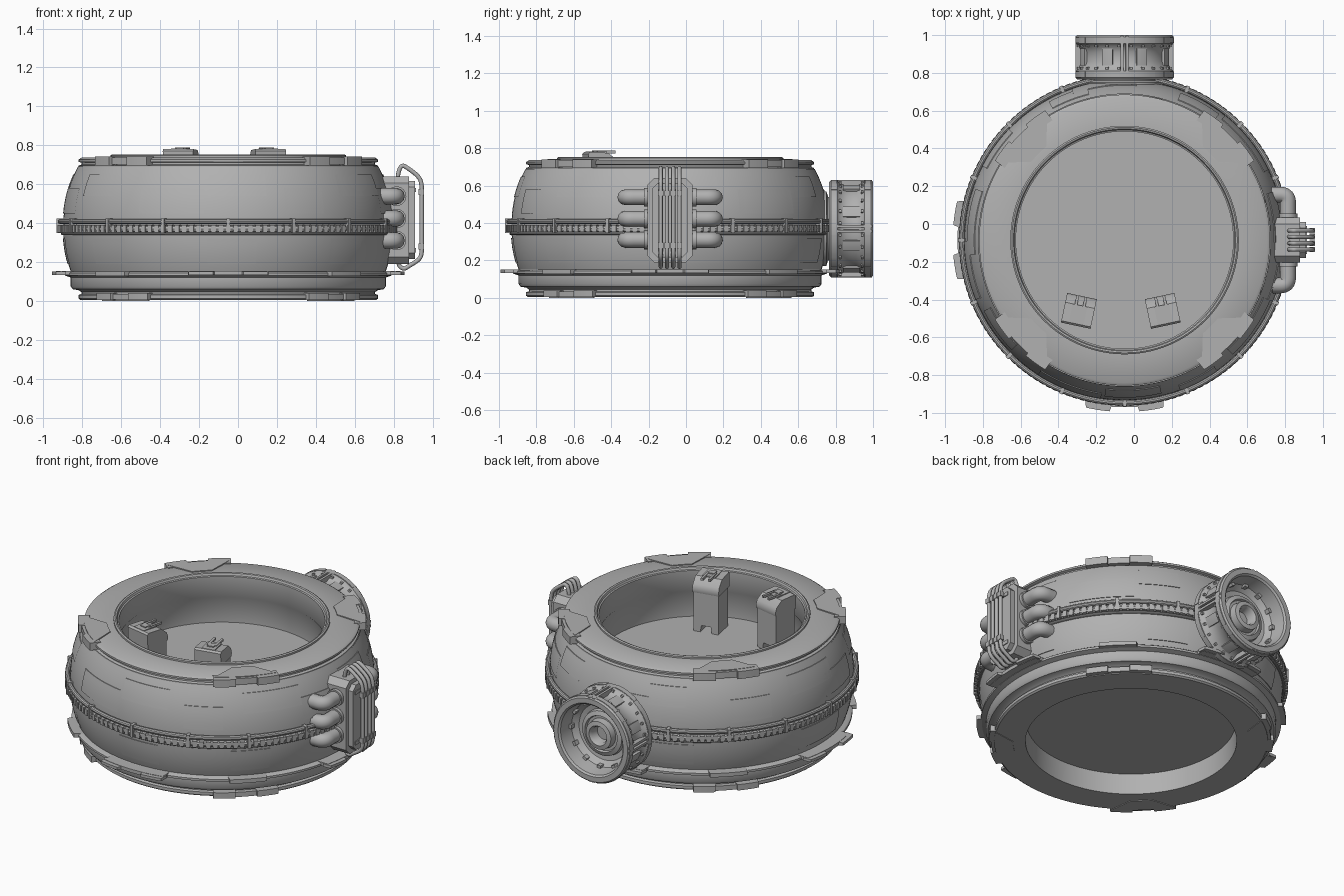
import bpy, bmesh, math, random
from math import sin, cos, pi, radians
from mathutils import Matrix

cube = bpy.data.objects.get("Cube")
if cube:
    bpy.data.objects.remove(cube)
random.seed(4)

grey = bpy.data.materials.new("plain_grey")
grey.use_nodes = True
colour = (0.44, 0.44, 0.44, 1)
grey.diffuse_color = colour
grey.node_tree.nodes["Principled BSDF"].inputs["Base Color"].default_value = colour

CX, CY = -0.05, -0.085
BODY = Matrix.Translation((CX, CY, 0))
# Engine frame: local z points out of the back
ENGINE = Matrix.Translation((CX, 0, 0.37)) @ Matrix.Rotation(-pi / 2, 4, 'X')


def finish(name, bm, matrix=BODY, sharp=35):
    bmesh.ops.remove_doubles(bm, verts=bm.verts, dist=1e-5)
    bmesh.ops.recalc_face_normals(bm, faces=bm.faces)
    for f in bm.faces:
        f.smooth = True
    for e in bm.edges:
        e.smooth = len(e.link_faces) == 2 and e.calc_face_angle(0) < radians(sharp)
    bm.transform(matrix)
    mesh = bpy.data.meshes.new(name)
    bm.to_mesh(mesh)
    bm.free()
    mesh.materials.append(grey)
    ob = bpy.data.objects.new(name, mesh)
    bpy.context.collection.objects.link(ob)


def lathe(name, profile, matrix=BODY, steps=128, closed=False):
    bm = bmesh.new()
    vs = [bm.verts.new((r, 0, z)) for r, z in profile]
    es = [bm.edges.new(p) for p in zip(vs, vs[1:] + (vs[:1] if closed else []))]
    bmesh.ops.spin(bm, geom=vs + es, axis=(0, 0, 1), cent=(0, 0, 0),
                   angle=2 * pi, steps=steps, use_merge=True)
    finish(name, bm, matrix)


def torus(name, r, z, t, matrix=BODY, sides=10):
    ring = [(r + t * cos(2 * pi * i / sides), z + t * sin(2 * pi * i / sides))
            for i in range(sides)]
    lathe(name, ring, matrix, closed=True)


def prism(name, pts, z0, z1, matrix=BODY):
    bm = bmesh.new()
    face = bm.faces.new([bm.verts.new((x, y, z0)) for x, y in pts])
    top = bmesh.ops.extrude_face_region(bm, geom=[face])["geom"]
    bmesh.ops.translate(bm, vec=(0, 0, z1 - z0),
                        verts=[v for v in top if isinstance(v, bmesh.types.BMVert)])
    finish(name, bm, matrix)


def sector(name, angle, inner, outer, z0, z1, matrix=BODY):
    """Plate over an arc; inner and outer are (radius, half angle) in degrees."""
    pts = []
    for (r, half), way in ((outer, 1), (inner, -1)):
        for i in range(7):
            a = radians(angle + way * half * (i / 3 - 1))
            pts.append((r * cos(a), r * sin(a)))
    prism(name, pts, z0, z1, matrix)


def blocks(name, items, matrix=BODY):
    """Boxes from (location, size, turn about z)."""
    bm = bmesh.new()
    for loc, size, turn in items:
        bmesh.ops.create_cube(bm, size=1, matrix=Matrix.Translation(loc)
                              @ Matrix.Rotation(turn, 4, 'Z') @ Matrix.Diagonal((*size, 1)))
    finish(name, bm, matrix)


def around(r, z, size, angles):
    return [((r * cos(a), r * sin(a), z), size, a) for a in map(radians, angles)]


def tube(name, pts, radius):
    cu = bpy.data.curves.new(name, 'CURVE')
    cu.dimensions = '3D'
    cu.bevel_depth, cu.bevel_resolution, cu.use_fill_caps = radius, 4, True
    sp = cu.splines.new('NURBS')
    sp.points.add(len(pts) - 1)
    for p, co in zip(sp.points, pts):
        p.co = (*co, 1)
    sp.order_u, sp.use_endpoint_u, sp.resolution_u = 3, True, 8
    cu.materials.append(grey)
    ob = bpy.data.objects.new(name, cu)
    bpy.context.collection.objects.link(ob)


# Bulging hull
def hull_r(z):
    return 0.848 - 0.075 * abs((z - 0.38) / 0.31) ** 2.2


heights = [0.14 + 0.55 * i / 22 for i in range(23)]
lathe("hull", [(hull_r(z), z) for z in heights])

# Raised skin panels on the hull
for row, (z0, z1) in enumerate(((0.19, 0.32), (0.45, 0.58), (0.54, 0.65))):
    for n in range(7):
        a0 = n * 51 + row * 23 + random.uniform(0, 14)
        span = random.uniform(14, 26)
        bm = bmesh.new()
        vs = [bm.verts.new((hull_r(z) + d, 0, z)) for z, d in
              [(z0, -0.01)] + [(z0 + (z1 - z0) * i / 5, 0.004) for i in range(6)] + [(z1, -0.01)]]
        es = [bm.edges.new(p) for p in zip(vs, vs[1:])]
        bmesh.ops.rotate(bm, verts=vs, matrix=Matrix.Rotation(radians(a0), 3, 'Z'))
        bmesh.ops.spin(bm, geom=vs + es, axis=(0, 0, 1), cent=(0, 0, 0),
                       angle=radians(span), steps=10)
        finish("skin_panel", bm)

# Top deck, recessed well, raised lip
FLOOR = 0.45
lathe("top_deck", [(0.76, 0.67), (0.77, 0.68), (0.77, 0.695), (0.755, 0.7), (0.755, 0.71),
                   (0.77, 0.715), (0.77, 0.726), (0.755, 0.736), (0.6, 0.738), (0.6, 0.7)])
lathe("well", [(0.605, 0.735), (0.605, 0.748), (0.597, 0.753), (0.588, 0.75), (0.583, 0.738),
               (0.575, 0.735), (0.575, 0.61), (0.582, 0.6), (0.582, FLOOR), (0, FLOOR)])

# Base plates and the recess underneath
lathe("base", [(0.78, 0.155), (0.83, 0.15), (0.84, 0.143), (0.84, 0.13), (0.81, 0.12),
               (0.81, 0.075), (0.8, 0.06), (0.77, 0.055), (0.755, 0.045),
               (0.755, 0.035), (0.77, 0.03), (0.77, 0.012), (0.76, 0.004), (0.59, 0.004),
               (0.585, 0.13), (0, 0.13)])

# Edge clamps on deck, base and flange
for a in (45, 135, 225, 315):
    sector("deck_clamp_plate", a, (0.645, 5), (0.772, 13), 0.73, 0.743)
    sector("base_clamp_plate", a, (0.66, 5), (0.765, 13), 0, 0.02)
    for side in (-1, 1):
        sector("deck_clamp_tab", a + side * 9, (0.74, 5), (0.805, 4.5), 0.695, 0.741)
        sector("base_clamp_tab", a + side * 9, (0.74, 5), (0.795, 4.5), 0.004, 0.04)
    sector("deck_clamp_bridge", a, (0.74, 6), (0.788, 6), 0.7, 0.738)
    sector("base_clamp_bridge", a, (0.74, 6), (0.782, 6), 0.006, 0.035)
    sector("flange_clamp_small", a, (0.8, 8), (0.865, 7), 0.128, 0.152)
    sector("flange_clamp", a - 45, (0.82, 14), (0.885, 13), 0.132, 0.153)
    for side in (-1, 1):
        sector("flange_clamp_tab", a - 45 + side * 9, (0.86, 5), (0.91, 4), 0.134, 0.151)

# Belt: smooth pipe, ribbed cable and brackets
torus("belt_pipe", 0.862, 0.408, 0.014)
torus("belt_cable", 0.856, 0.37, 0.019)
blocks("belt_ribs", around(0.857, 0.37, (0.042, 0.025, 0.038), [2.5 * i for i in range(144)]))
torus("belt_under_pipe", 0.852, 0.345, 0.008)
blocks("belt_brackets", around(0.86, 0.386, (0.044, 0.018, 0.076), [22.5 * i for i in range(16)]))

# Round engine at the back: neck, drum, nozzle
lathe("engine_neck", [(0.2, 0.66), (0.2, 0.75), (0.17, 0.76), (0.17, 0.79)], ENGINE, 48)
lathe("engine_drum", [(0, 0.77), (0.22, 0.77), (0.25, 0.765), (0.26, 0.775), (0.26, 0.81),
                      (0.245, 0.82), (0.228, 0.86), (0.228, 0.91), (0.245, 0.945), (0.26, 0.955),
                      (0.26, 0.99), (0.252, 1.0), (0.222, 1.0), (0.212, 0.99), (0.2, 0.9),
                      (0.17, 0.87), (0.14, 0.865), (0.135, 0.89), (0.11, 0.9), (0.105, 0.885),
                      (0.09, 0.885), (0.085, 0.925), (0.06, 0.93), (0.05, 0.915), (0.045, 0.87),
                      (0, 0.87)], ENGINE, 64)
for a in range(0, 360, 45):
    sector("drum_panel", a + 22.5, (0.22, 7), (0.243, 7), 0.84, 0.93, ENGINE)
    sector("drum_rim_plate", a + 22.5, (0.225, 15), (0.263, 15), 0.958, 0.988, ENGINE)
    sector("drum_rear_plate", a + 22.5, (0.225, 15), (0.263, 15), 0.775, 0.808, ENGINE)
for a in (0, 90, 180, 270):
    for side in (-3, 3):
        sector("drum_strut", a + side, (0.22, 1.6), (0.26, 1.6), 0.775, 0.995, ENGINE)
blocks("drum_bolts", [b for z in (0.825, 0.942) for b in
                      around(0.245, z, (0.016, 0.014, 0.012), range(8, 360, 15))], ENGINE)
blocks("dish_bolts", around(0.196, 0.905, (0.02, 0.025, 0.03), range(0, 360, 30)), ENGINE)

# Side pump box: chamfered housing with a raised face and seat
STAND = Matrix.Translation((0, CY, 0.415)) @ Matrix.Rotation(pi / 2, 4, 'Y')


def octagon(w, h, c):
    return [(w, h - c), (w - c, h), (c - w, h), (-w, h - c),
            (-w, c - h), (c - w, -h), (w - c, -h), (w, c - h)]


prism("pump_box", octagon(0.225, 0.12, 0.035), 0.74, 0.88, STAND)
prism("pump_face", octagon(0.2, 0.095, 0.03), 0.875, 0.91, STAND)
blocks("pump_bands", [((0.86, CY, z), (0.11, 0.15, 0.022), 0) for z in (0.26, 0.57)], Matrix())

# Three elbow pipes on each side of the pump
for z in (0.31, 0.423, 0.538):
    for s in (-1, 1):
        tube("elbow_pipe", [(x, CY + s * y, z) for x, y in
             ((0.66, 0.24), (0.73, 0.24), (0.815, 0.24), (0.815, 0.16), (0.815, 0.1))], 0.042)
        lathe("pipe_collar", [(0.03, 0.115), (0.05, 0.115), (0.05, 0.14), (0.03, 0.14)],
              Matrix.Translation((0.815, CY, z)) @ Matrix.Rotation(-s * pi / 2, 4, 'X'), 24, True)

# Four looped rods over the pump face
for y in (-0.05, -0.017, 0.017, 0.05):
    tube("rod", [(x, CY + y, z) for x, z in
         ((0.82, 0.6), (0.82, 0.65), (0.84, 0.7), (0.87, 0.685), (0.93, 0.64), (0.945, 0.6),
          (0.945, 0.54), (0.945, 0.3), (0.945, 0.24), (0.93, 0.21), (0.88, 0.18), (0.85, 0.16),
          (0.82, 0.19), (0.82, 0.24))], 0.011)
    blocks("rod_sleeves", [((0.943, CY + y, z), (0.028, 0.028, 0.03), 0)
                           for z in (0.28, 0.56)], Matrix())

# Two stands in the well, each with a sloping head and a latch on top
foot = [(0.035, FLOOR), (0.028, 0.49), (-0.028, 0.49), (-0.035, FLOOR), (-0.075, FLOOR),
        (-0.075, 0.7), (0.075, 0.7), (0.075, FLOOR)]
head = [(-0.075, 0.69), (0.075, 0.69), (0.08, 0.71), (0.07, 0.74), (0.03, 0.775),
        (-0.07, 0.78), (-0.08, 0.77)]
for s in (-1, 1):
    place = (Matrix.Translation((-0.07 + s * 0.222, -0.46, 0))
             @ Matrix.Rotation(s * radians(12), 4, 'Z'))
    prism("stand", foot, -0.07, 0.07, place @ Matrix.Rotation(pi / 2, 4, 'X'))
    prism("stand_head", head, -0.08, 0.08,
          place @ Matrix.Rotation(pi / 2, 4, 'Z') @ Matrix.Rotation(pi / 2, 4, 'X'))
    blocks("stand_latch", [((0, -0.02, 0.776), (0.08, 0.1, 0.014), 0),
                           ((0, -0.02, 0.784), (0.04, 0.04, 0.01), 0)] +
           [((x, 0.03, 0.78), (0.014, 0.1, 0.014), 0) for x in (-0.022, 0.022)], place)
